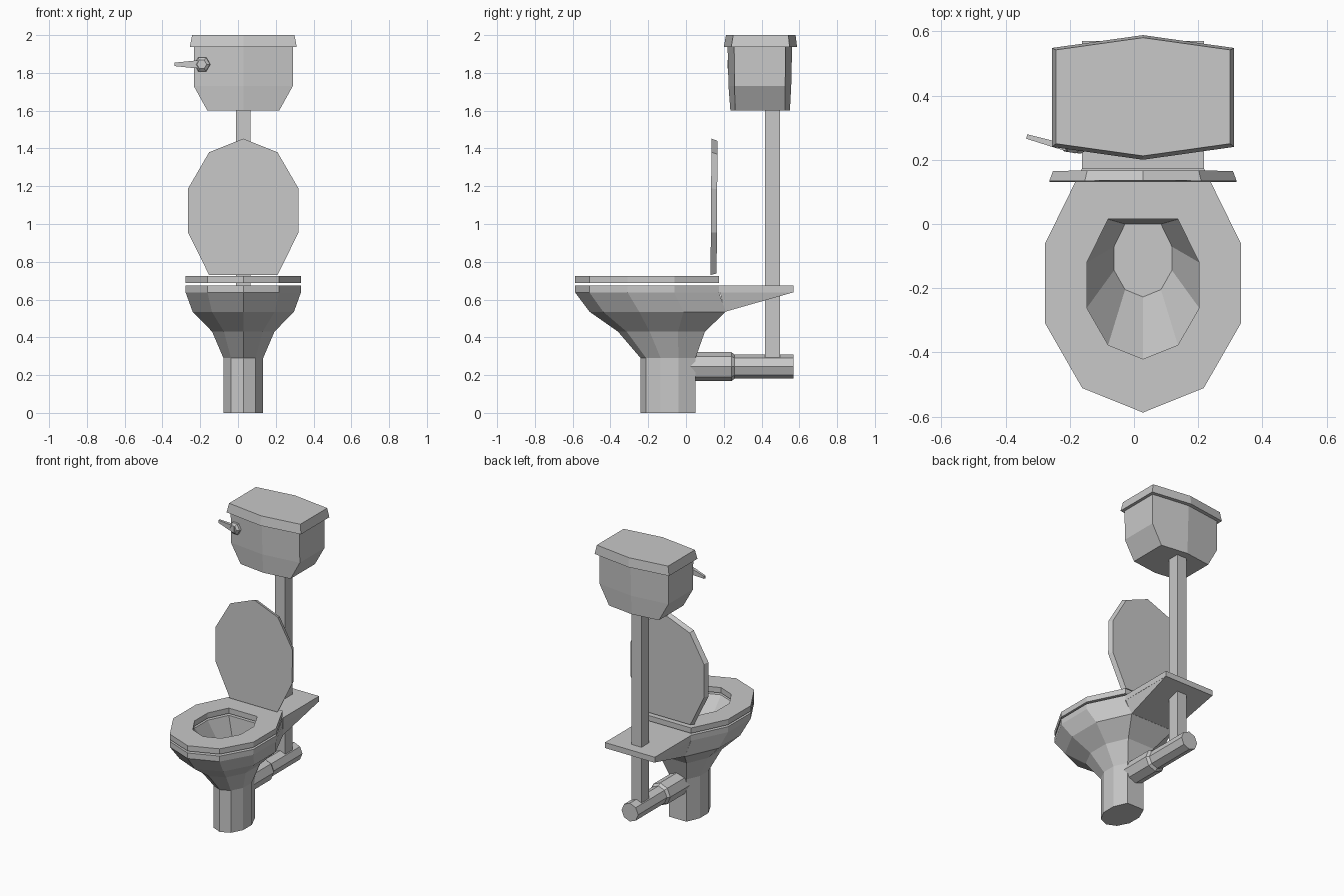
import bpy
import bmesh
from math import sin, cos, pi
from mathutils import Vector

cube = bpy.data.objects.get("Cube")
if cube:
    bpy.data.objects.remove(cube, do_unlink=True)

CX = 0.028  # centre line of the fixture; the flush lever sticks out to one side

grey = bpy.data.materials.new("light_grey")
grey.use_nodes = True
colour = (0.58, 0.58, 0.58, 1)
grey.diffuse_color = colour
grey.node_tree.nodes["Principled BSDF"].inputs["Base Color"].default_value = colour


def finish(bm, name):
    bmesh.ops.recalc_face_normals(bm, faces=bm.faces)
    mesh = bpy.data.meshes.new(name)
    bm.to_mesh(mesh)
    bm.free()
    mesh.materials.append(grey)
    obj = bpy.data.objects.new(name, mesh)
    bpy.context.collection.objects.link(obj)
    return obj


def loft(name, rings, closed=False):
    """Skin rings of equal length; cap the ends, or join last to first."""
    bm = bmesh.new()
    loops = [[bm.verts.new(p) for p in ring] for ring in rings]
    n = len(loops[0])
    pairs = list(zip(loops, loops[1:]))
    if closed:
        pairs.append((loops[-1], loops[0]))
    else:
        bm.faces.new(loops[0])
        bm.faces.new(loops[-1])
    for a, b in pairs:
        for i in range(n):
            j = (i + 1) % n
            bm.faces.new((a[i], a[j], b[j], b[i]))
    return finish(bm, name)


def hull(name, points):
    bm = bmesh.new()
    for p in points:
        bm.verts.new(p)
    bmesh.ops.convex_hull(bm, input=bm.verts)
    return finish(bm, name)


def outline(half, tip, back):
    """Nine-sided egg with a pointed tip and a flat back edge."""
    right = [(0.62, 0.1), (1, 0.365), (1, 0.69), (0.62, 1)]
    left = [(-x, t) for x, t in reversed(right)]
    return [(CX + x * half, tip + t * (back - tip))
            for x, t in [(0, 0)] + right + left]


def egg(half, tip, back, z):
    return [(x, y, z) for x, y in outline(half, tip, back)]


def hexagon(half, front, back, inset, z):
    """Six-sided tank section, pointed at the front and back centre."""
    f, b = front + inset, back - inset
    return [(CX + x, y, z) for x, y in
            [(0, front), (half, f), (half, b), (0, back), (-half, b), (-half, f)]]


def box(name, half, y0, y1, z0, z1):
    return loft(name, [[(CX + sx * half, y, z) for sx, y in
                        [(-1, y0), (1, y0), (1, y1), (-1, y1)]] for z in (z0, z1)])


# Bowl: pedestal, flared outside, flat rim and hollow inside
loft("bowl", [
    egg(0.105, -0.24, 0.05, 0),
    egg(0.105, -0.24, 0.05, 0.29),
    egg(0.165, -0.36, 0.10, 0.43),
    egg(0.268, -0.51, 0.21, 0.535),
    egg(0.305, -0.587, 0.175, 0.637),
    egg(0.305, -0.587, 0.175, 0.675),
    egg(0.175, -0.42, 0.015, 0.675),
    egg(0.09, -0.227, 0, 0.45),
])

# Shelf behind the bowl and the wedge under it
box("rear_shelf", 0.19, 0.175, 0.57, 0.637, 0.675)
hull("shelf_support", [(CX + s * x, y, z) for s in (-1, 1) for x, y, z in
                       [(0.166, 0.205, 0.535), (0.14, 0.33, 0.61),
                        (0.189, 0.568, 0.638), (0.189, 0.18, 0.638)]])

# Seat ring
loft("seat", [
    egg(0.305, -0.587, 0.175, 0.688),
    egg(0.305, -0.587, 0.175, 0.725),
    egg(0.175, -0.42, 0.015, 0.725),
    egg(0.175, -0.42, 0.015, 0.688),
], closed=True)

# Raised lid, slightly smaller at the back
loft("lid", [[(x, y + (z - 0.73) * 0.007, z) for x, z in outline(half, top, bottom)]
             for y, half, top, bottom in [(0.13, 0.292, 1.452, 0.73),
                                          (0.162, 0.28, 1.44, 0.738)]])

# Flush pipe from the tank down to the drain
box("flush_pipe", 0.038, 0.418, 0.498, 0.25, 1.62)

# Drain pipe with a wider collar at the pedestal
loft("drain_pipe", [[(CX + r * sin(i * pi / 4), y, 0.245 + r * cos(i * pi / 4))
                     for i in range(8)]
                    for y, r in [(0, 0.077), (0.24, 0.077), (0.258, 0.063), (0.57, 0.063)]])

# Tank and its cover
loft("tank", [
    hexagon(0.19, 0.235, 0.55, 0.025, 1.6),
    hexagon(0.262, 0.225, 0.557, 0.032, 1.73),
    hexagon(0.262, 0.22, 0.562, 0.035, 1.95),
])
loft("tank_cover", [
    hexagon(0.283, 0.2, 0.588, 0.04, 1.938),
    hexagon(0.271, 0.212, 0.58, 0.038, 2),
])

# Flush lever: hexagonal hub and a tapering handle
out = Vector((-0.13, -0.99, 0)).normalized()
along = Vector((-0.96, 0.27, 0)).normalized()
up = Vector((0, 0, 1))
side = out.cross(up)
hub = Vector((-0.188, 0.25, 1.845))
loft("lever_hub", [[hub + out * d + (side * cos(i * pi / 3) + up * sin(i * pi / 3)) * r
                    for i in range(6)]
                   for d, r in [(-0.01, 0.042), (0.015, 0.042), (0.028, 0.026)]])
start = Vector((-0.18, 0.229, 1.845))
cross = along.cross(up)
loft("lever_handle", [[start + along * d + cross * sx * w + up * sz * h
                       for sx, sz in [(-1, -1), (1, -1), (1, 1), (-1, 1)]]
                      for d, w, h in [(0, 0.01, 0.022), (0.06, 0.01, 0.019),
                                      (0.16, 0.007, 0.009)]])
